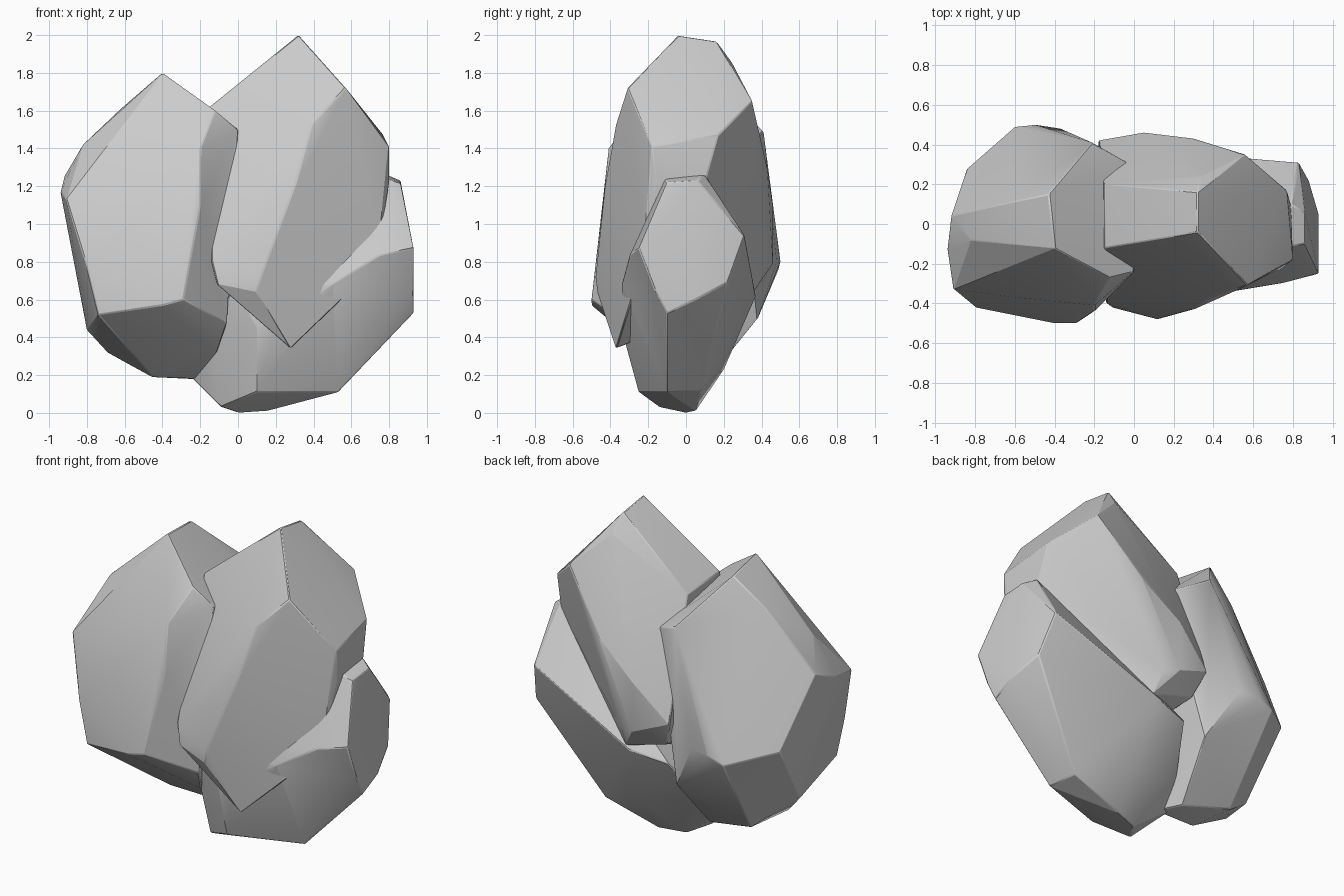
import bpy, bmesh, math


def boulder(name, corners):
    """Convex faceted stone from its corner points, with slightly worn edges."""
    bm = bmesh.new()
    for c in corners:
        bm.verts.new(c)
    res = bmesh.ops.convex_hull(bm, input=bm.verts)
    junk = {g for k in ("geom_interior", "geom_unused") for g in res[k]
            if isinstance(g, bmesh.types.BMVert)}
    bmesh.ops.delete(bm, geom=list(junk), context="VERTS")
    bmesh.ops.recalc_face_normals(bm, faces=bm.faces)
    me = bpy.data.meshes.new(name)
    bm.to_mesh(me)
    bm.free()
    ob = bpy.data.objects.new(name, me)
    bpy.context.collection.objects.link(ob)
    bev = ob.modifiers.new("worn_edges", "BEVEL")
    bev.width = 0.006
    bev.segments = 1
    bev.limit_method = "ANGLE"
    bev.angle_limit = math.radians(28)
    bpy.ops.object.select_all(action="DESELECT")
    ob.select_set(True)
    bpy.context.view_layer.objects.active = ob
    bpy.ops.object.shade_smooth_by_angle(angle=math.radians(22))
    return ob


# Left stone
boulder("left_boulder", [
    (-.43, .15, 1.77), (-.40, -.12, 1.80),
    (-.12, -.27, 1.60), (0, -.24, 1.50), (0, .29, 1.39), (-.21, .41, 1.49),
    (-.92, .04, 1.25), (-.94, -.13, 1.17), (-.91, -.33, 1.13),
    (-.82, -.08, 1.42), (-.62, .11, 1.61),
    (-.59, -.37, 1.27), (-.20, -.41, 1.40), (-.20, -.44, 1.10),
    (-.80, -.42, .77), (-.74, -.43, .52), (-.40, -.50, .57), (-.29, -.50, .60),
    (-.84, .28, .83), (-.60, .49, .76), (-.50, .50, .80), (-.37, .48, .80),
    (-.20, .38, .50), (-.06, -.30, .47), (-.11, -.20, .32),
    (-.80, .02, .44), (-.69, -.02, .32), (-.56, .17, .25),
    (-.45, -.03, .19), (-.18, -.02, .18), (-.25, .12, .18),
])

# Tall middle stone
boulder("tall_boulder", [
    (.32, -.04, 2.00), (.32, .16, 1.97), (.34, .24, 1.86),
    (-.15, -.12, 1.62), (-.15, .20, 1.60),
    (.57, -.31, 1.72), (.56, .35, 1.65), (.77, .17, 1.47), (.80, -.18, 1.41),
    (.80, -.16, 1.22), (.79, .10, 1.22), (.75, -.22, .90),
    (.39, -.37, 1.53), (.30, -.43, 1.20), (.12, -.48, .72),
    (-.14, -.40, .80), (-.11, -.42, .68), (.10, -.47, .64),
    (.28, -.37, .34), (.17, -.42, .52), (.55, -.29, .60),
    (-.18, .42, .88), (.05, .46, .79), (.14, .43, .77), (.30, .43, 1.30),
    (.05, .46, 1.10), (.16, .36, .64), (-.12, .36, .72),
])

# Low right stone
boulder("low_boulder", [
    (.79, -.11, 1.24), (.79, .10, 1.26), (.86, -.10, 1.22), (.86, .06, 1.23),
    (.83, .31, .94), (.88, .22, .69), (.93, .05, .60), (.93, -.10, .53),
    (.93, -.17, .66), (.93, -.25, .87), (.74, -.30, .83), (.50, -.34, .68),
    (.20, -.34, .44), (.10, -.34, .45), (.10, -.25, .11), (.53, -.10, .11),
    (-.09, -.14, .03), (0, 0, 0), (.15, .05, .01), (.50, .08, .12),
    (-.25, 0, .19), (-.20, .13, .31), (-.14, -.22, .48), (-.02, -.30, .66),
    (.16, .20, .23), (.13, .37, .62), (-.10, .32, .58),
])
